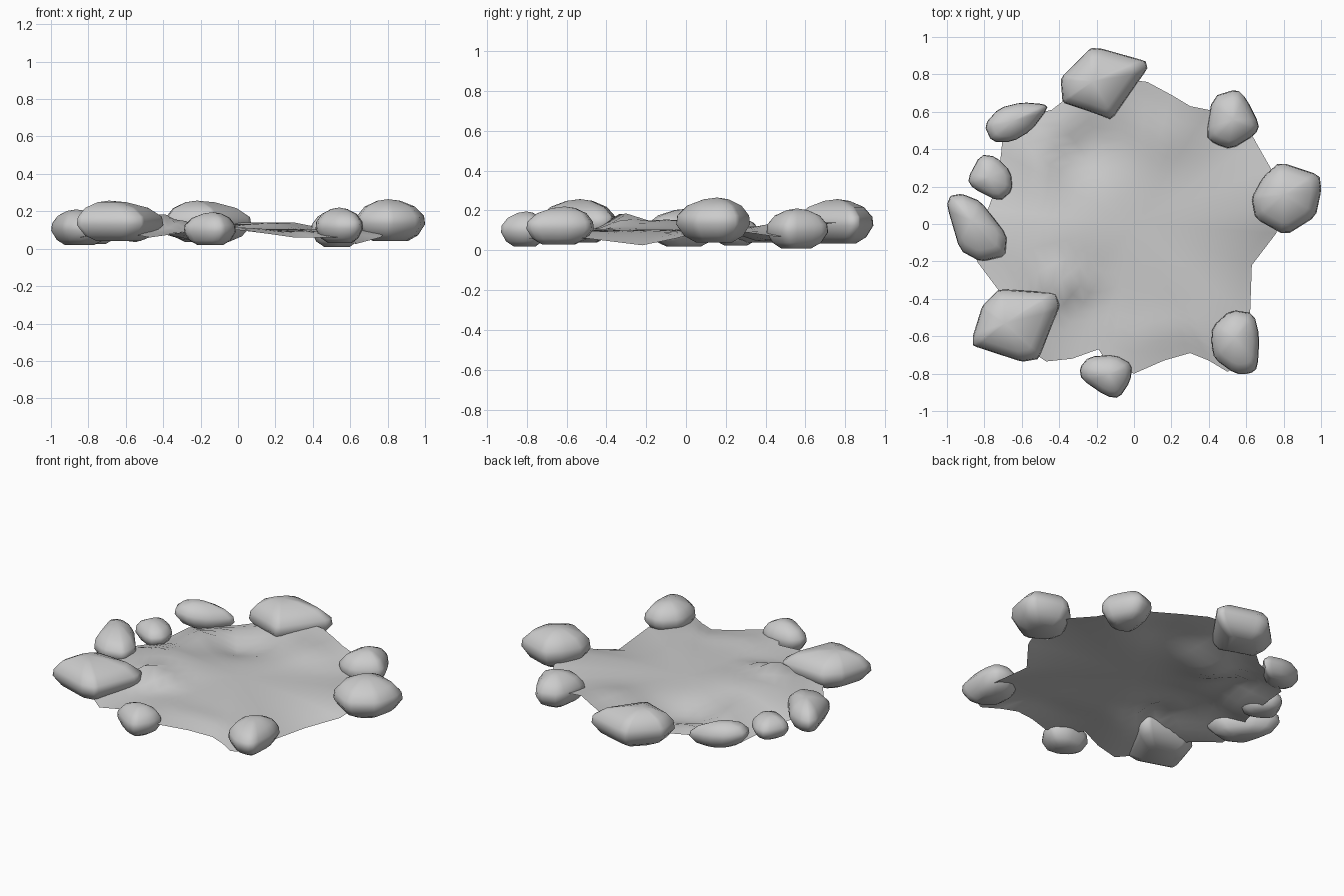
import bpy, math
from mathutils import Vector

if "Cube" in bpy.data.objects:
    bpy.data.objects.remove(bpy.data.objects["Cube"])


def make_object(name, verts, faces, angle):
    mesh = bpy.data.meshes.new(name)
    mesh.from_pydata(verts, [], faces)
    mesh.update()
    obj = bpy.data.objects.new(name, mesh)
    bpy.context.collection.objects.link(obj)
    bpy.ops.object.select_all(action='DESELECT')
    obj.select_set(True)
    bpy.context.view_layer.objects.active = obj
    bpy.ops.object.shade_smooth_by_angle(angle=math.radians(angle))
    return obj


def rounded(points, cut):
    """Cut every corner of a closed outline."""
    out = []
    for i, p in enumerate(points):
        a, b = Vector(p), Vector(points[(i + 1) % len(points)])
        out += [a.lerp(b, cut), a.lerp(b, 1 - cut)]
    return out


def rock(name, outline, z0, z1, peak, tilt=(0, 0), cut=.2):
    """Boulder: plan outline lofted through levels, leaning to a peak."""
    outline = rounded(outline, cut)
    n = len(outline)
    c = sum(outline, Vector((0, 0))) / n
    shift = Vector(peak) - c
    # height fraction, outline scale, lean towards the peak
    levels = [(0.0, 0.5, 0), (0.14, 0.8, 0), (0.4, 1.01, 0),
              (0.6, 0.98, 0), (0.82, 0.74, 0.25), (0.96, 0.34, 0.6)]
    verts, faces = [], []
    for t, s, lean in levels:
        for p in outline:
            d = (p - c) * s
            q = c + d + shift * lean
            verts.append((q.x, q.y, z0 + (z1 - z0) * t + d.dot(Vector(tilt))))
    for k in range(len(levels) - 1):
        for i in range(n):
            j = (i + 1) % n
            faces.append((k*n + j, k*n + i, k*n + n + i, k*n + n + j))
    top = c + shift * 0.8
    verts.append((top.x, top.y, z1))
    last = (len(levels) - 1) * n
    for i in range(n):
        faces.append((last + (i + 1) % n, last + i, len(verts) - 1))
    faces.append(tuple(range(n)))
    return make_object(name, verts, faces, 60)


# Rocks around the rim (outlines run clockwise seen from above)
rock("large_back_rock", [(-.39, .78), (-.23, .94), (-.17, .935), (.06, .87), (.07, .83),
     (-.12, .56), (-.23, .6), (-.38, .65)], .035, .257, (-.23, .76), cut=.08)
rock("back_right_rock", [(.385, .47), (.42, .68), (.55, .72), (.6, .67), (.67, .53),
     (.65, .48), (.52, .40), (.43, .43)], .01, .21, (.53, .56))
rock("right_rock", [(.63, .14), (.69, .25), (.78, .33), (.99, .26), (1.0, .18),
     (.97, .04), (.81, -.06), (.65, .03)], .04, .265, (.80, .16), cut=.14)
rock("front_right_rock", [(.415, -.64), (.42, -.55), (.52, -.46), (.64, -.48), (.67, -.6),
     (.66, -.77), (.62, -.8), (.54, -.8), (.43, -.72)], .03, .22, (.54, -.6))
rock("front_rock", [(-.29, -.77), (-.24, -.71), (-.1, -.7), (-.01, -.75), (-.02, -.84),
     (-.08, -.93), (-.15, -.92), (-.28, -.83)], .02, .195, (-.13, -.8))
rock("large_front_left_rock", [(-.86, -.6), (-.81, -.44), (-.72, -.35), (-.42, -.37),
     (-.4, -.44), (-.51, -.72), (-.6, -.735), (-.86, -.65)], .04, .257, (-.70, -.53), cut=.08)
rock("left_rock", [(-1, .1), (-.98, .15), (-.92, .16), (-.82, .12), (-.68, -.06),
     (-.69, -.17), (-.82, -.2), (-.93, -.14)], .02, .21, (-.87, .02), cut=.14)
rock("small_left_rock", [(-.89, .24), (-.82, .37), (-.74, .36), (-.66, .28), (-.65, .18),
     (-.72, .12), (-.86, .19)], .025, .165, (-.78, .25))
rock("back_left_rock", [(-.8, .53), (-.72, .62), (-.6, .65), (-.48, .64), (-.46, .62),
     (-.55, .5), (-.65, .44), (-.76, .44)], .045, .2, (-.65, .55), (-.12, 0))

# Uneven pool surface: rim points (x, y, z), counter-clockwise
rim = [(.8, .1, .1), (.73, .3, .09), (.65, .44, .07), (.58, .57, .07), (.4, .61, .12),
       (.3, .63, .14), (.2, .69, .14), (.07, .76, .14), (-.1, .78, .14), (-.3, .72, .1),
       (-.44, .61, .08), (-.58, .58, .05), (-.7, .5, .04), (-.71, .38, .04), (-.73, .22, .04),
       (-.78, .08, .06), (-.86, -.02, .07), (-.84, -.2, .06), (-.72, -.36, .09),
       (-.68, -.52, .1), (-.58, -.66, .08), (-.47, -.735, .06), (-.33, -.72, .08),
       (-.19, -.67, .1), (-.13, -.76, .11), (0, -.8, .1), (.16, -.73, .08),
       (.3, -.69, .06), (.4, -.73, .06), (.5, -.79, .06), (.62, -.72, .06),
       (.62, -.5, .06), (.63, -.22, .025), (.76, -.05, .06)]

# Local swells and hollows: centre, radii, height
bumps = [(-.43, -.32, .17, .07, .07), (-.45, -.1, .28, .22, .055), (-.24, .42, .17, .17, -.065),
         (.15, .5, .2, .15, .025), (-.52, .33, .12, .25, .05), (-.4, .55, .1, .1, .03),
         (.15, -.6, .25, .1, .02)]


def surface_z(x, y, rim_z, t):
    z = .105 * (1 - t**3) + rim_z * t**3
    for bx, by, rx, ry, h in bumps:
        z += h * (1 - t**6) * math.exp(-((x - bx) / rx)**2 - ((y - by) / ry)**2)
    return z


rings, n = 14, len(rim)
verts, faces = [(0, 0, surface_z(0, 0, .1, 0))], []
for r in range(1, rings + 1):
    t = r / rings
    for x, y, z in rim:
        verts.append((x * t, y * t, surface_z(x * t, y * t, z, t)))
for i in range(n):
    j = (i + 1) % n
    faces.append((0, 1 + i, 1 + j))
    for r in range(rings - 1):
        a, b = 1 + r * n, 1 + (r + 1) * n
        faces.append((a + i, b + i, b + j, a + j))
make_object("pool_surface", verts, faces, 60)
